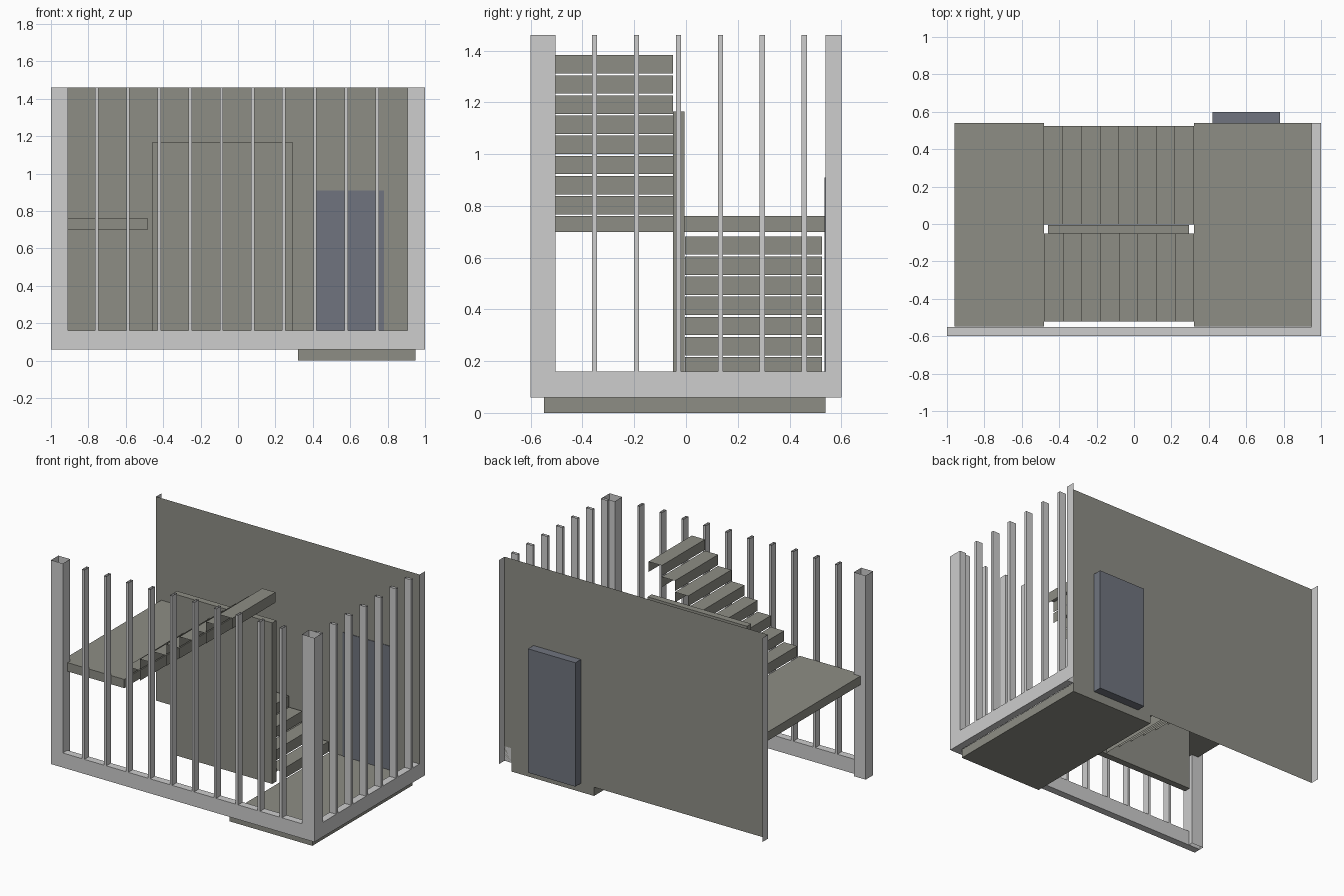
import bpy
import bmesh

cube = bpy.data.objects.get("Cube")
if cube:
    bpy.data.objects.remove(cube, do_unlink=True)


def material(name, colour):
    m = bpy.data.materials.new(name)
    m.use_nodes = True
    m.diffuse_color = (*colour, 1)
    node = next(n for n in m.node_tree.nodes if n.type == 'BSDF_PRINCIPLED')
    node.inputs["Base Color"].default_value = (*colour, 1)
    node.inputs["Roughness"].default_value = 0.8
    return m


PALE = material("pale grey", (0.61, 0.61, 0.61))
OLIVE = material("olive grey", (0.27, 0.27, 0.235))
BLUE = material("slate blue", (0.16, 0.175, 0.21))


def finish(name, bm, mat):
    mesh = bpy.data.meshes.new(name)
    bm.to_mesh(mesh)
    bm.free()
    mesh.materials.append(mat)
    obj = bpy.data.objects.new(name, mesh)
    bpy.context.collection.objects.link(obj)
    return obj


def box(name, mat, x, y, z, open_sides=()):
    """Box between ranges; open_sides lists (axis, sign) faces to leave off."""
    bm = bmesh.new()
    bmesh.ops.create_cube(bm, size=1)
    bm.normal_update()
    gone = [f for f in bm.faces
            if any(f.normal[a] * s > 0.9 for a, s in open_sides)]
    bmesh.ops.delete(bm, geom=gone, context='FACES')
    for v in bm.verts:
        for i, (lo, hi) in enumerate((x, y, z)):
            v.co[i] = lo if v.co[i] < 0 else hi
    return finish(name, bm, mat)


def sheet(name, mat, points):
    bm = bmesh.new()
    bm.faces.new([bm.verts.new(p) for p in points])
    return finish(name, bm, mat)


BASE, RAIL, TOP = 0.06, 0.16, 1.46
BACK = 0.54
OPEN_TOP = [(2, 1)]

# Front and side frames: bottom rails
box("front_rail", PALE, (-1, 1), (-0.6, -0.55), (BASE, RAIL))
box("side_rail", PALE, (0.95, 1), (-0.55, BACK), (BASE, RAIL))

# Hollow corner posts
for name, x in (("right_post", (-1, -0.91)), ("left_post", (0.905, 1))):
    box(name, PALE, x, (-0.6, -0.52), (BASE, TOP), OPEN_TOP + [(2, -1)])

# Upright slats
for i in range(10):
    x = -0.755 + i * 0.1667
    box(f"front_slat_{i + 1}", PALE, (x - 0.009, x + 0.009),
        (-0.6, -0.55), (RAIL, TOP), OPEN_TOP)
for i in range(7):
    y = -0.515 + i * 0.162
    box(f"side_slat_{i + 1}", PALE, (0.95, 1),
        (y - 0.01, y + 0.01), (RAIL, TOP), OPEN_TOP)

# Back wall with thin returns at both ends
sheet("back_wall", OLIVE, [(-1, BACK, BASE), (1, BACK, BASE),
                           (1, BACK, TOP), (-1, BACK, TOP)])
for name, x in (("right_return", -1), ("left_return", 1)):
    sheet(name, PALE, [(x, BACK, BASE), (x, 0.6, BASE),
                       (x, 0.6, TOP), (x, BACK, TOP)])
box("door", BLUE, (0.42, 0.78), (BACK - 0.004, 0.6), (BASE, 0.91))

# Landings and the wall between the flights
box("lower_landing", OLIVE, (0.32, 0.948), (-0.548, BACK), (0, BASE))
box("upper_landing", OLIVE, (-0.96, -0.48), (-0.548, BACK), (0.70, 0.76))
box("centre_wall", OLIVE, (-0.46, 0.295), (-0.05, -0.005), (BASE, 1.165))


# Flights of folded treads, open at the ends and below
def flight(name, start, run, base, y):
    for i in range(8):
        a = start + i * run
        z = base + (i + 1) * 0.0778
        box(f"{name}_step_{i + 1}", OLIVE, (min(a, a + run), max(a, a + run)),
            y, (z - 0.071, z), [(2, -1), (1, 1), (1, -1)])


flight("lower", 0.32, -0.1, BASE, (-0.004, 0.525))
flight("upper", -0.48, 0.1, 0.76, (-0.52, -0.051))
